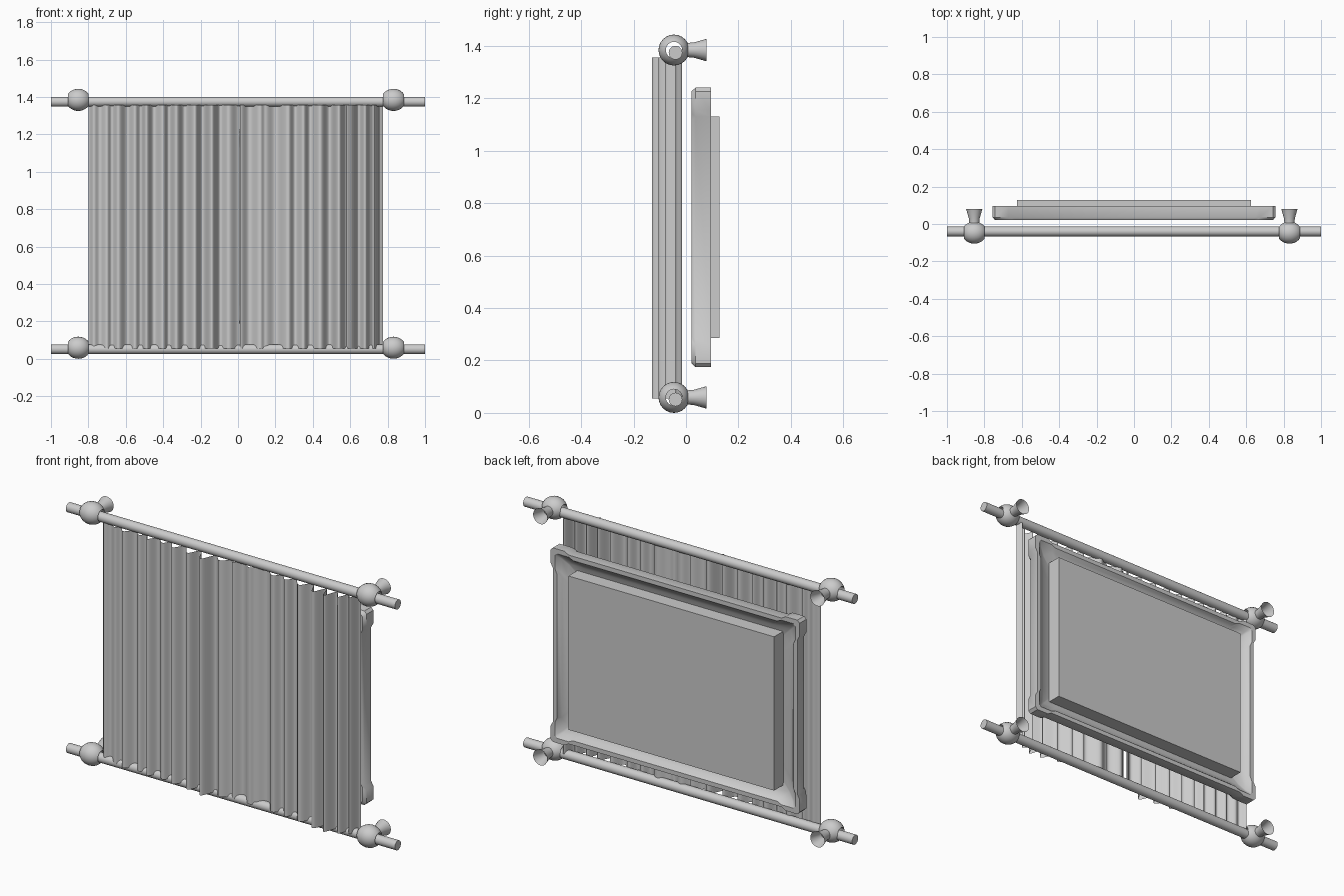
import bpy, math

if "Cube" in bpy.data.objects:
    bpy.data.objects.remove(bpy.data.objects["Cube"])


def make(name, verts, faces, angle=35):
    me = bpy.data.meshes.new(name)
    me.from_pydata(verts, [], faces)
    ob = bpy.data.objects.new(name, me)
    bpy.context.collection.objects.link(ob)
    bpy.context.view_layer.objects.active = ob
    ob.select_set(True)
    bpy.ops.object.mode_set(mode='EDIT')
    bpy.ops.mesh.select_all(action='SELECT')
    bpy.ops.mesh.normals_make_consistent(inside=False)
    bpy.ops.object.mode_set(mode='OBJECT')
    bpy.ops.object.shade_smooth_by_angle(angle=math.radians(angle))
    ob.select_set(False)
    return ob


def bridge(rings, closed=False):
    """Skin a list of equal closed loops."""
    n, m = len(rings[0]), len(rings)
    verts = [p for r in rings for p in r]
    faces = [(i * n + j, i * n + (j + 1) % n,
              (i + 1) % m * n + (j + 1) % n, (i + 1) % m * n + j)
             for i in range(m if closed else m - 1) for j in range(n)]
    return verts, faces


def lathe(name, profile, origin, axis, closed=False, caps=False, seg=24):
    """Revolve (along, radius) pairs about the x or y axis."""
    ox, oy, oz = origin
    rings = []
    for d, r in profile:
        ring = []
        for k in range(seg):
            a = 2 * math.pi * k / seg
            u, v = r * math.cos(a), r * math.sin(a)
            ring.append((ox + d, oy + u, oz + v) if axis == 'x' else (ox + u, oy + d, oz + v))
        rings.append(ring)
    verts, faces = bridge(rings, closed)
    if caps:
        faces += [tuple(range(seg)), tuple(range(len(verts) - seg, len(verts)))]
    return make(name, verts, faces)


# Rods, each held by two pierced balls on flared wall mounts
for level, zr, zb in (("lower", 0.051, 0.059), ("upper", 1.374, 1.384)):
    lathe(level + "_rod", [(-1, .026), (1, .026)], (0, -.04, zr), 'x', caps=True)
    for side, x in (("left", -.854), ("right", .831)):
        ball = [(.066 * math.sin(t), .059 * math.cos(t))
                for t in [math.radians(-58 + 11.6 * i) for i in range(11)]]
        lathe(f"{level}_{side}_ring", ball, (x, -.046, zb), 'x', closed=True)
        lathe(f"{level}_{side}_mount", [(.005, .027), (.03, .029), (.079, .043)],
              (x, 0, zb), 'y')


# Curtains: thin pleated sheets, eased between ridge and valley depths
def curtain(name, keys):
    line = []
    for (xa, ya), (xb, yb) in zip(keys, keys[1:]):
        for s in range(8):
            t = s / 8
            e = (1 - math.cos(math.pi * t)) / 2
            line.append((xa + (xb - xa) * t, ya + (yb - ya) * e))
    line.append(keys[-1])
    n = len(line)
    verts = [(x, y, z) for z in (.055, 1.356) for x, y in line]
    make(name, verts, [(i, i + 1, n + i + 1, n + i) for i in range(n - 1)], 60)


curtain("left_curtain", [
    (-.80, -.03), (-.77, -.06), (-.74, -.045), (-.70, -.07), (-.675, -.05), (-.64, -.085),
    (-.59, -.04), (-.55, -.075), (-.52, -.05), (-.49, -.09), (-.45, -.045), (-.40, -.085),
    (-.37, -.05), (-.33, -.1), (-.285, -.05), (-.23, -.11), (-.19, -.05), (-.14, -.13),
    (-.095, -.055), (-.05, -.09), (.008, -.05)])
curtain("right_curtain", [
    (.012, -.07), (.06, -.035), (.12, -.075), (.145, -.06), (.20, -.03), (.27, -.085),
    (.305, -.05), (.35, -.09), (.385, -.05), (.44, -.1), (.49, -.045), (.54, -.125),
    (.58, -.06), (.61, -.13), (.645, -.06), (.68, -.105), (.71, -.05), (.73, -.08),
    (.755, -.015), (.775, -.04)])

# Eared picture frame: moulding section swept round a stepped outline
CZ = .7075


def outline(t, y, e):
    w, h, c = .757 - t, .533 - t, .004 + e * .7
    corner = [(w - e, h - .11), (w, h - .085), (w, h - c), (w - c, h),
              (w - .085, h), (w - .11, h - e)]
    pts = []
    for sx, sz in ((1, 1), (-1, 1), (-1, -1), (1, -1)):
        q = [(sx * a, y, CZ + sz * b) for a, b in corner]
        pts += q if sx * sz > 0 else q[::-1]
    return pts


section = [(0, .095, .014), (0, .036, .014), (.014, .021, .014), (.05, .021, .01),
           (.075, .034, .004), (.135, .036, 0), (.135, .046, 0), (.085, .055, .002),
           (.05, .073, .006), (.026, .095, .012)]
make("frame", *bridge([outline(*s) for s in section], closed=True))

# Backing board set into the frame
bpy.ops.mesh.primitive_cube_add(size=1, location=(0, .081, CZ))
board = bpy.context.object
board.name = "backing_board"
board.scale = (1.25, .094, .845)
